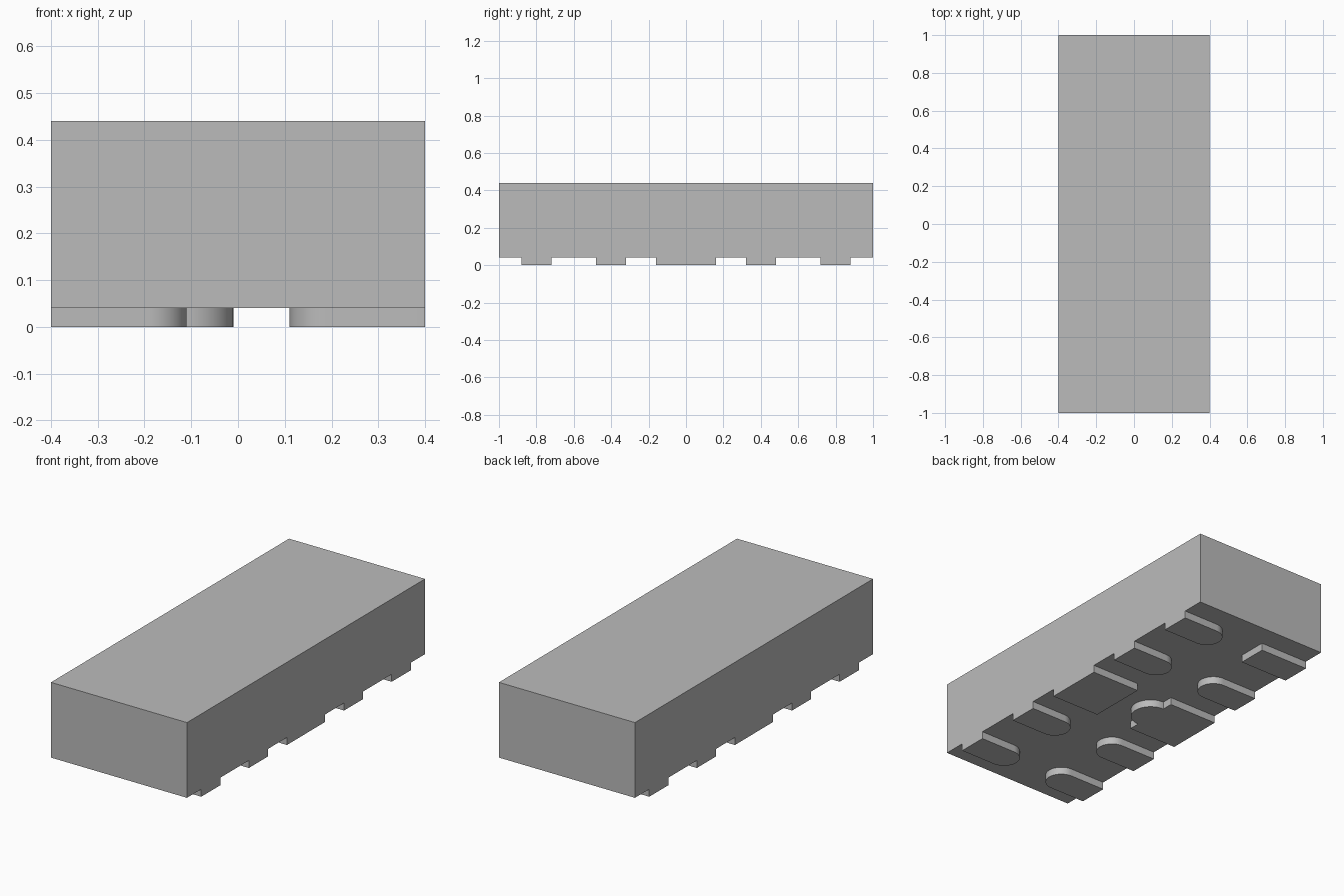
import bpy, bmesh
from math import pi, sin, cos, radians

default = bpy.data.objects.get("Cube")
if default:
    bpy.data.objects.remove(default)

HALF_W, HALF_L = 0.4, 1.0
PAD_H, TOP = 0.04, 0.44
INNER = 0.11          # distance of the pad ends from the centre line

grey = bpy.data.materials.new("package grey")
colour = (0.5, 0.5, 0.5, 1)
grey.diffuse_color = colour
grey.use_nodes = True
grey.node_tree.nodes["Principled BSDF"].inputs["Base Color"].default_value = colour


def prism(name, outline, z0, z1):
    """Closed upright prism from an outline in x and y."""
    bm = bmesh.new()
    face = bm.faces.new([bm.verts.new((x, y, z0)) for x, y in outline])
    ext = bmesh.ops.extrude_face_region(bm, geom=[face], use_keep_orig=True)
    for v in ext["geom"]:
        if isinstance(v, bmesh.types.BMVert):
            v.co.z = z1
    bmesh.ops.recalc_face_normals(bm, faces=bm.faces)
    mesh = bpy.data.meshes.new(name)
    bm.to_mesh(mesh)
    bm.free()
    mesh.materials.append(grey)
    obj = bpy.data.objects.new(name, mesh)
    bpy.context.collection.objects.link(obj)
    bpy.ops.object.select_all(action="DESELECT")
    obj.select_set(True)
    bpy.context.view_layer.objects.active = obj
    bpy.ops.object.shade_smooth_by_angle(angle=radians(30))
    return obj


def arc(cx, r, steps=32):
    """Half circle bulging towards the centre line."""
    return [(cx - r * sin(pi * i / steps), r * cos(pi * i / steps))
            for i in range(steps + 1)]


def pad(name, side, y, half, end):
    """Pad running from the package edge inwards to the given end outline."""
    shape = [(HALF_W, -half), (HALF_W, half)] + end
    prism(name, [(side * px, y + py) for px, py in shape], 0, PAD_H)


# Package body
prism("package_body", [(-HALF_W, -HALF_L), (HALF_W, -HALF_L),
                       (HALF_W, HALF_L), (-HALF_W, HALF_L)], PAD_H, TOP)

# Small contact pads: rounded, except the square one marking the first contact
small = 0.08
round_end = arc(INNER + small, small)
square_end = [(INNER, small), (INNER, -small)]
for side, label in ((1, "left"), (-1, "right")):
    for n, y in enumerate((-0.8, -0.4, 0.4, 0.8)):
        first = side < 0 and y == 0.8
        pad(f"{label}_contact_pad_{n + 1}", side, y, small,
            square_end if first else round_end)

# Wide middle pads: one plain, one with a round tongue
wide = 0.16
pad("left_middle_pad", 1, 0, wide, [(INNER, wide), (INNER, -wide)])
pad("right_middle_pad", -1, 0, wide,
    [(INNER, wide)] + arc(INNER, 0.1) + [(INNER, -wide)])
